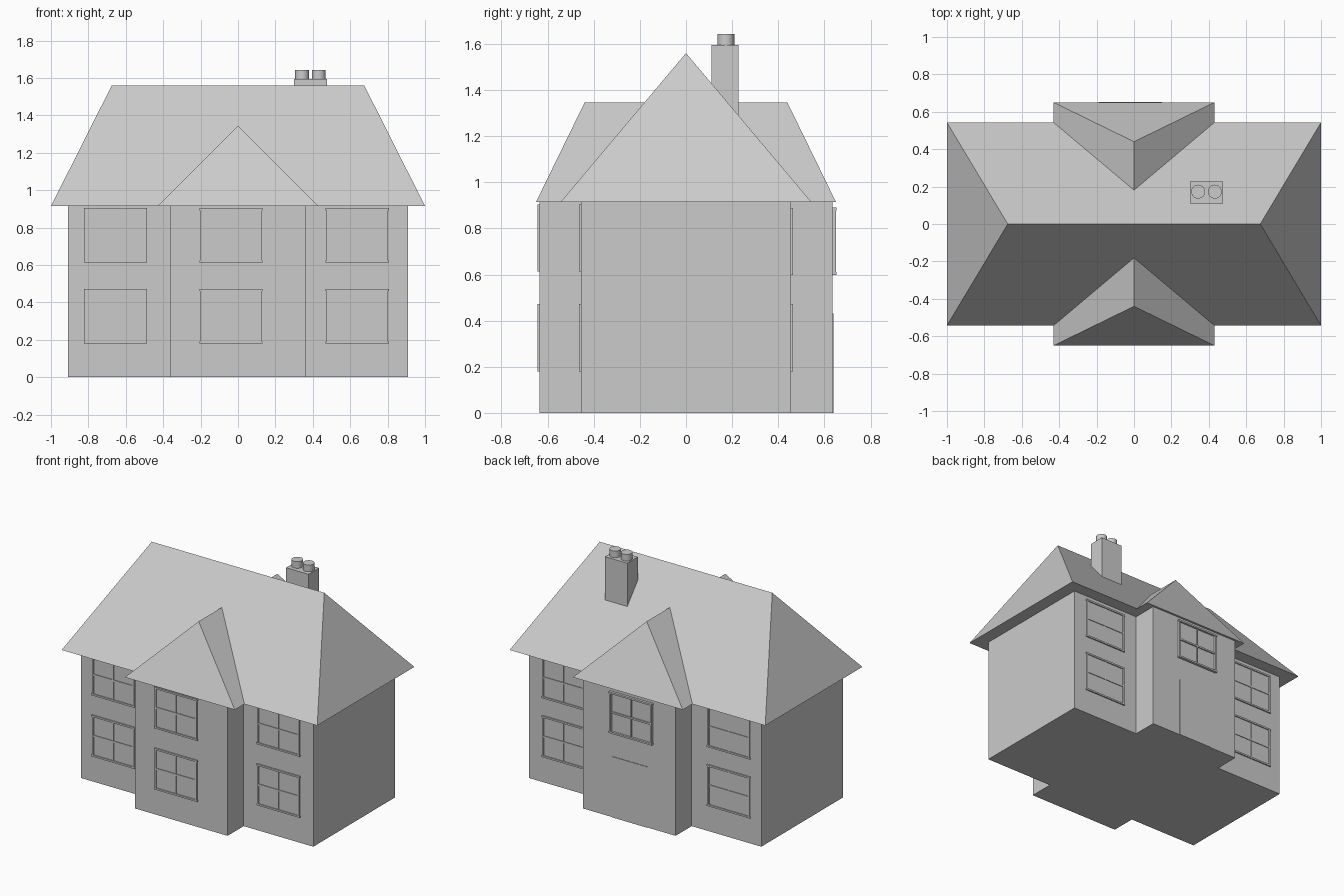
import bpy, bmesh
from mathutils import Matrix, Vector

if "Cube" in bpy.data.objects:
    bpy.data.objects.remove(bpy.data.objects["Cube"])

EAVE, RIDGE, DORMER = 0.915, 1.56, 1.345


def finish(name, bm):
    bmesh.ops.recalc_face_normals(bm, faces=bm.faces)
    me = bpy.data.meshes.new(name)
    bm.to_mesh(me)
    bm.free()
    ob = bpy.data.objects.new(name, me)
    bpy.context.collection.objects.link(ob)
    return ob


def add_box(bm, lo, hi):
    lo, hi = Vector(lo), Vector(hi)
    m = Matrix.Translation((lo + hi) / 2) @ Matrix.Diagonal((*(hi - lo), 1))
    bmesh.ops.create_cube(bm, size=1, matrix=m)


def cross(w, d, wing_w, wing_d, z):
    """Plan outline of the house: a long block with a bay front and back."""
    half = [(w, -d), (w, d), (wing_w, d), (wing_w, wing_d)]
    pts = half + [(-x, -y) for x, y in half]
    # order: right side, back bay, left side, front bay
    right = [(w, -d), (w, d), (wing_w, d), (wing_w, wing_d),
             (-wing_w, wing_d), (-wing_w, d)]
    return [(x, y, z) for x, y in right + [(-x, -y) for x, y in right]]


# walls
bm = bmesh.new()
base = bm.faces.new([bm.verts.new(p) for p in cross(0.908, 0.455, 0.363, 0.635, 0)])
ext = bmesh.ops.extrude_face_region(bm, geom=[base], use_keep_orig=True)
top = [v for v in ext["geom"] if isinstance(v, bmesh.types.BMVert)]
bmesh.ops.translate(bm, verts=top, vec=(0, 0, EAVE))
finish("walls", bm)

# hipped roof with a small hipped roof over each bay, closed by a flat soffit
bm = bmesh.new()
e = [bm.verts.new(p) for p in cross(1, 0.543, 0.43, 0.65, EAVE)]
bm.faces.new(e)
r, l = bm.verts.new((0.675, 0, RIDGE)), bm.verts.new((-0.675, 0, RIDGE))
# s=0 builds the back half, s=6 the front half (rotated by 180 degrees)
for s, a, b, sign in ((0, r, l, 1), (6, l, r, -1)):
    v = [e[(i + s) % 12] for i in range(12)]
    tip = bm.verts.new((0, sign * 0.44, DORMER))
    valley = bm.verts.new((0, sign * 0.543 * (RIDGE - DORMER) / (RIDGE - EAVE), DORMER))
    bm.faces.new((v[0], v[1], a))                       # end hip
    bm.faces.new((a, v[1], v[2], valley))               # main slope, two parts
    bm.faces.new((b, valley, v[5], v[6]))
    bm.faces.new((a, valley, b))
    bm.faces.new((v[2], v[3], tip, valley))             # bay roof
    bm.faces.new((v[3], v[4], tip))
    bm.faces.new((v[4], v[5], valley, tip))
finish("roof", bm)

# chimney stack and pots
bm = bmesh.new()
add_box(bm, (0.30, 0.11, 1.2), (0.475, 0.228, 1.595))
finish("chimney_stack", bm)
for i, x in enumerate((0.343, 0.432)):
    bm = bmesh.new()
    bmesh.ops.create_cone(bm, cap_ends=True, segments=24, radius1=0.037, radius2=0.037,
                          depth=0.06, matrix=Matrix.Translation((x, 0.173, 1.612)))
    ob = finish(f"chimney_pot_{i}", bm)
    for f in ob.data.polygons:
        f.use_smooth = abs(f.normal.z) < 0.5


def window(name, x0, z0, wall, side, depth=0.009, w=0.33, h=0.292):
    """Frame with head, sill, jambs and glazing bars on a wall facing side*y."""
    bm = bmesh.new()
    t, o = 0.012, 0.004
    x1, z1, xm, zm = x0 + w, z0 + h, x0 + w / 2, z0 + h / 2

    def bar(xa, xb, za, zb, d):
        ya, yb = sorted((side * (wall - 0.01), side * (wall + d)))
        add_box(bm, (xa, ya, za), (xb, yb, zb))

    bar(x0 - o, x1 + o, z0, z0 + t, depth)              # sill
    bar(x0 - o, x1 + o, z1 - t, z1, depth)              # head
    bar(x0, x0 + t, z0 + t, z1 - t, depth * 0.9)        # jambs
    bar(x1 - t, x1, z0 + t, z1 - t, depth * 0.9)
    bar(x0 + t, x1 - t, zm - t / 2, zm + t / 2, depth * 0.7)
    bar(xm - t / 4, xm + t / 4, z0 + t, z1 - t, depth * 0.6)
    bar(x0 + t, x1 - t, z0 + t, z1 - t, depth * 0.2)    # glass
    finish(name, bm)


# windows: two floors on every front bay, and on the back beside the door bay
for floor, zf, zb in (("lower", 0.18, 0.18), ("upper", 0.612, 0.597)):
    for col, x, wall in (("left", -0.82, 0.455), ("middle", -0.203, 0.635),
                         ("right", 0.473, 0.455)):
        window(f"front_window_{floor}_{col}", x, zf, wall, -1)
        if col != "middle":
            window(f"back_window_{floor}_{col}", x, zb, wall, 1)
window("back_window_over_door", -0.185, 0.598, 0.635, 1, depth=0.018)

# back door
bm = bmesh.new()
add_box(bm, (-0.145, 0.62, 0), (0.13, 0.639, 0.43))
finish("back_door", bm)
